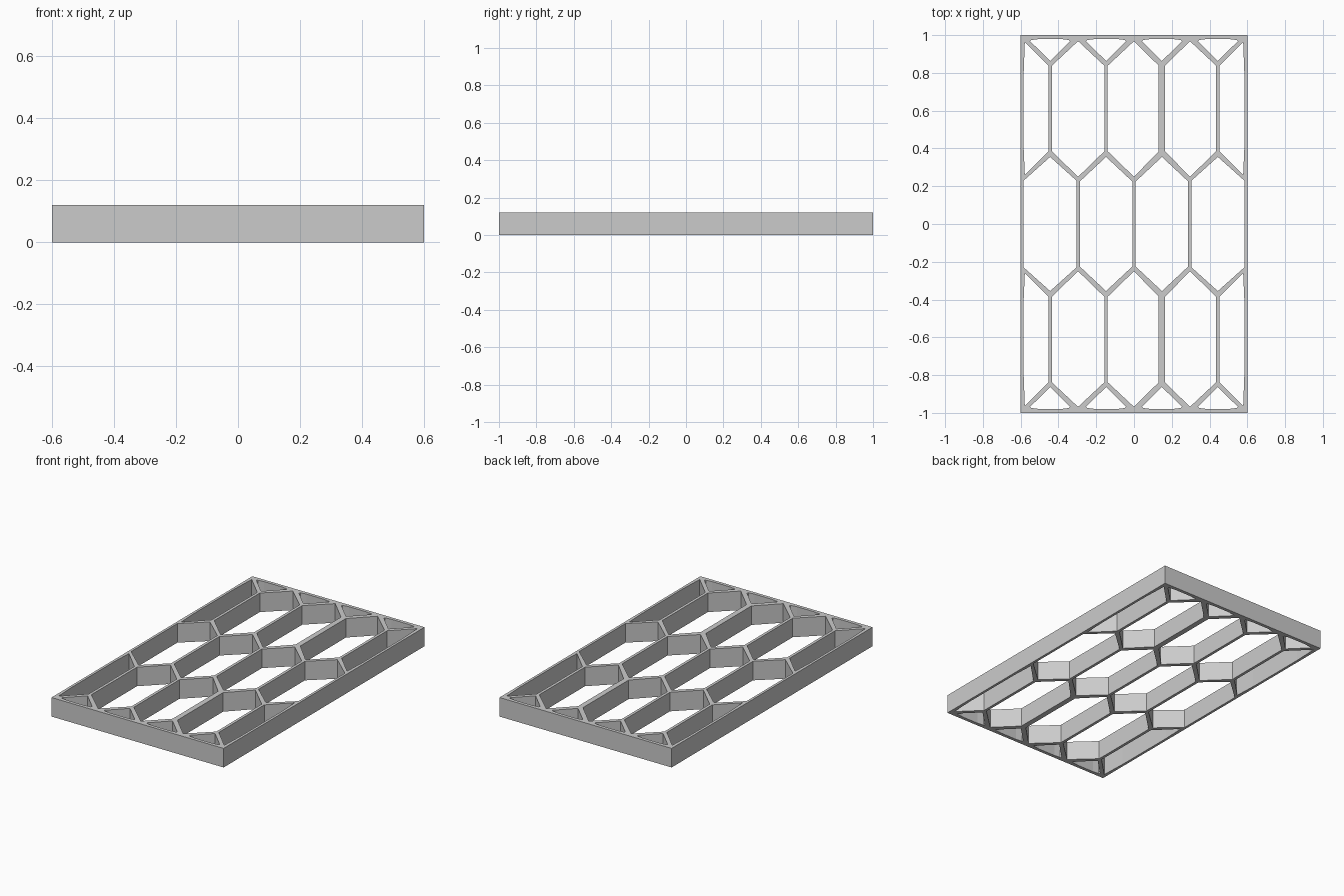
import bpy
import bmesh

cube = bpy.data.objects.get("Cube")
if cube:
    bpy.data.objects.remove(cube)

HEIGHT = 0.12
PITCH = 0.296          # spacing of the cells across the panel
HALF = PITCH / 2
WALL = 0.009           # half thickness of an upright wall
EDGE = 0.584           # inner face of the side rails

grey = bpy.data.materials.new("plain grey")
grey.use_nodes = True
colour = (0.6, 0.6, 0.6, 1)
grey.diffuse_color = colour
grey.node_tree.nodes["Principled BSDF"].inputs["Base Color"].default_value = colour


def flip(points, sx=1, sy=1):
    return [(x * sx, y * sy) for x, y in points]


def hexagon(left, right, tip_x, low, low_side, high_side, high):
    return [(tip_x, low), (right, low_side), (right, high_side),
            (tip_x, high), (left, high_side), (left, low_side)]


holes = []

# Middle row of cells
for s in (-1, 1):
    holes.append(hexagon(HALF - HALF + WALL, PITCH - WALL, HALF, -0.355, -0.225, 0.225, 0.355))
    holes[-1] = flip(holes[-1], s)
    holes.append(flip(hexagon(PITCH + WALL, EDGE, 3 * HALF, -0.355, -0.23, 0.23, 0.355), s))

# Front and back rows: three whole cells, two half cells, four triangles
for s in (-1, 1):
    for col in (-1, 0, 1):
        x = col * PITCH
        left, right = x - HALF + WALL, x + HALF - WALL
        if col == 0:
            right -= 0.008      # the wall right of the middle is thicker
        if col == 1:
            left += 0.008
        holes.append(flip(hexagon(left, right, x, 0.25, 0.385, 0.838, 0.968), 1, s))
    for side in (-1, 1):
        inner = 3 * HALF + WALL
        half_cell = [(inner, 0.385), (EDGE - 0.006, 0.26), (EDGE, 0.4),
                     (EDGE, 0.8), (EDGE - 0.006, 0.962), (inner, 0.838)]
        holes.append(flip(half_cell, side, s))
    for col in (-3, -1, 1, 3):
        triangle = [(0, 0.863), (0.106, 0.968), (0.1, 0.974), (0.06, 0.979),
                    (-0.06, 0.979), (-0.1, 0.974), (-0.106, 0.968)]
        holes.append([(x + col * HALF, y * s) for x, y in triangle])

# Flat outline with holes, thickened into the panel
outline = bpy.data.curves.new("panel_outline", "CURVE")
outline.dimensions = "2D"
outline.fill_mode = "BOTH"
outline.extrude = HEIGHT / 2
border = [(-0.6, -1), (0.6, -1), (0.6, 1), (-0.6, 1)]
for loop in [border] + holes:
    spline = outline.splines.new("POLY")
    spline.points.add(len(loop) - 1)
    for point, (x, y) in zip(spline.points, loop):
        point.co = (x, y, 0, 1)
    spline.use_cyclic_u = True

helper = bpy.data.objects.new("panel_outline", outline)
bpy.context.collection.objects.link(helper)
bpy.context.view_layer.update()
graph = bpy.context.evaluated_depsgraph_get()
mesh = bpy.data.meshes.new_from_object(helper.evaluated_get(graph))
bpy.data.objects.remove(helper)

# Weld the caps to the walls and shade flat
bm = bmesh.new()
bm.from_mesh(mesh)
bmesh.ops.remove_doubles(bm, verts=bm.verts, dist=0.0001)
bmesh.ops.translate(bm, verts=bm.verts, vec=(0, 0, HEIGHT / 2))
bmesh.ops.recalc_face_normals(bm, faces=bm.faces)
for face in bm.faces:
    face.smooth = False
    face.material_index = 0
bm.to_mesh(mesh)
bm.free()

mesh.materials.clear()
mesh.materials.append(grey)
panel = bpy.data.objects.new("honeycomb_panel", mesh)
bpy.context.collection.objects.link(panel)
